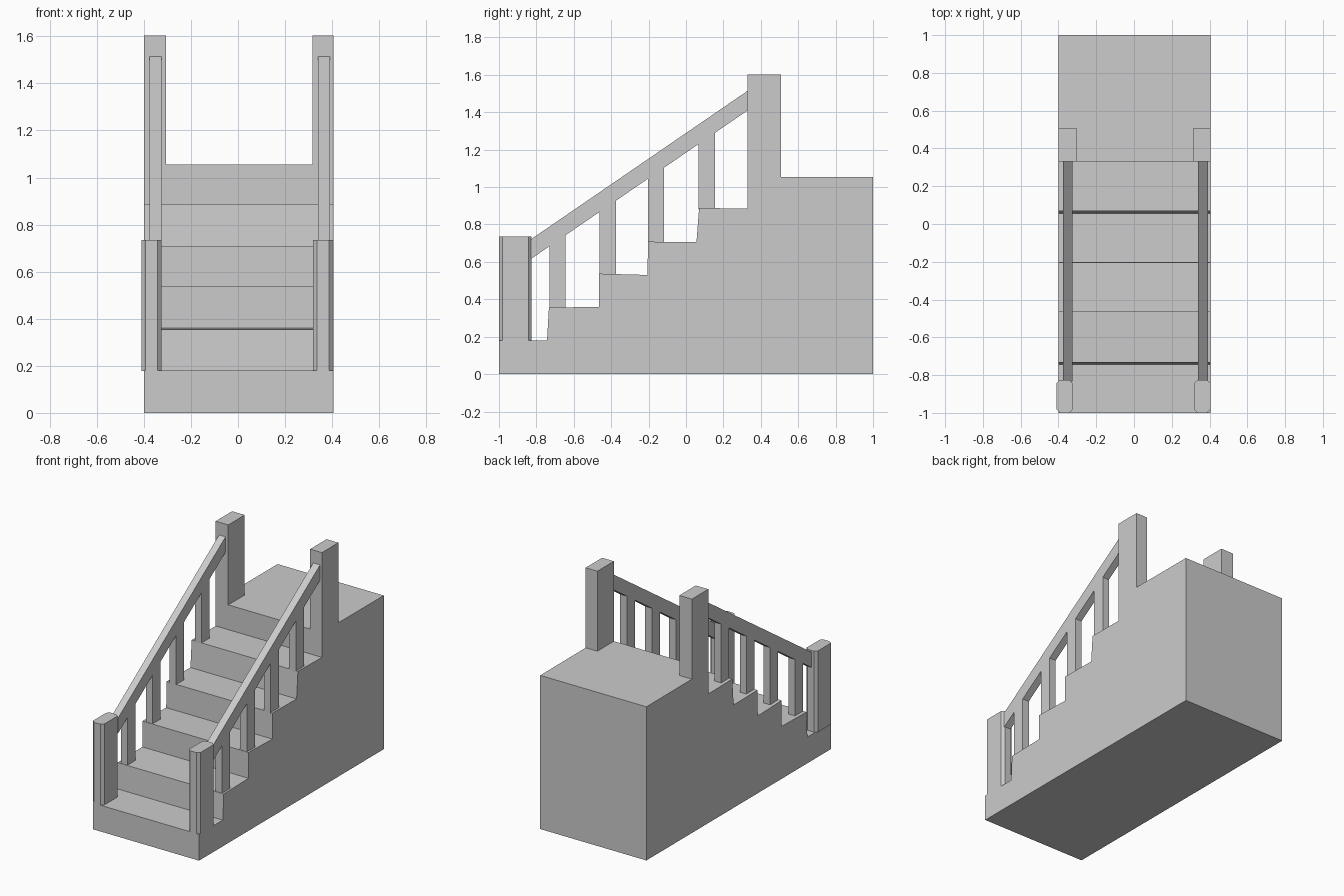
import bpy, bmesh

if "Cube" in bpy.data.objects:
    bpy.data.objects.remove(bpy.data.objects["Cube"])


def prism(name, pts, x0, x1):
    """Extrude a (y, z) side profile from x0 to x1."""
    bm = bmesh.new()
    face = bm.faces.new([bm.verts.new((x0, y, z)) for y, z in pts])
    ext = bmesh.ops.extrude_face_region(bm, geom=[face])
    new = [v for v in ext["geom"] if isinstance(v, bmesh.types.BMVert)]
    bmesh.ops.translate(bm, verts=new, vec=(x1 - x0, 0, 0))
    bmesh.ops.recalc_face_normals(bm, faces=bm.faces)
    mesh = bpy.data.meshes.new(name)
    bm.to_mesh(mesh)
    bm.free()
    obj = bpy.data.objects.new(name, mesh)
    bpy.context.collection.objects.link(obj)
    return obj


def chamfered_post(name, x0, x1, y0, y1, z0, z1, c):
    """Upright box with its four vertical edges chamfered."""
    obj = prism(name, [(y0, z0), (y1, z0), (y1, z1), (y0, z1)], x0, x1)
    bm = bmesh.new()
    bm.from_mesh(obj.data)
    edges = [e for e in bm.edges if abs(e.verts[0].co.z - e.verts[1].co.z) > 0.1]
    bmesh.ops.bevel(bm, geom=edges, offset=c, segments=1, affect='EDGES')
    bm.to_mesh(obj.data)
    bm.free()


def rail_z(y):
    """Underside height of the handrail."""
    return 0.615 + (y + 0.83) * 0.795 / 1.16


# Solid stepped body with landing
prism("stair_body", [
    (-1, 0), (1, 0), (1, 1.053), (0.33, 1.055),
    (0.33, 0.885), (0.07, 0.888), (0.056, 0.705), (-0.203, 0.708),
    (-0.206, 0.53), (-0.465, 0.537), (-0.465, 0.36), (-0.733, 0.355),
    (-0.743, 0.18), (-1, 0.18)], -0.4, 0.405)

# Railings: (side, top post x range, newel x range, rail x range)
sides = [
    ("left", (-0.4, -0.305), (-0.41, -0.325), (-0.375, -0.326)),
    ("right", (0.316, 0.405), (0.318, 0.405), (0.34, 0.391)),
]
# Balusters: (front y, step height)
balusters = [(-0.73, 0.35), (-0.462, 0.53), (-0.204, 0.70), (0.068, 0.88)]

for side, top, newel, rail in sides:
    # Square post on the landing
    prism(f"top_post_{side}", [(0.33, 1.05), (0.508, 1.05), (0.508, 1.603), (0.33, 1.603)], *top)
    # Chamfered newel on the lowest step
    chamfered_post(f"newel_post_{side}", *newel, -1, -0.825, 0.178, 0.735, 0.018)
    # Sloping handrail
    a, b = -0.835, 0.335
    prism(f"handrail_{side}", [(a, rail_z(a)), (b, rail_z(b)),
                               (b, rail_z(b) + 0.105), (a, rail_z(a) + 0.105)], *rail)
    # Balusters cut to the slope of the rail
    for i, (y, z) in enumerate(balusters):
        y2 = y + 0.087
        prism(f"baluster_{side}_{i + 1}", [(y, z), (y2, z), (y2, rail_z(y2)), (y, rail_z(y))], *rail)
